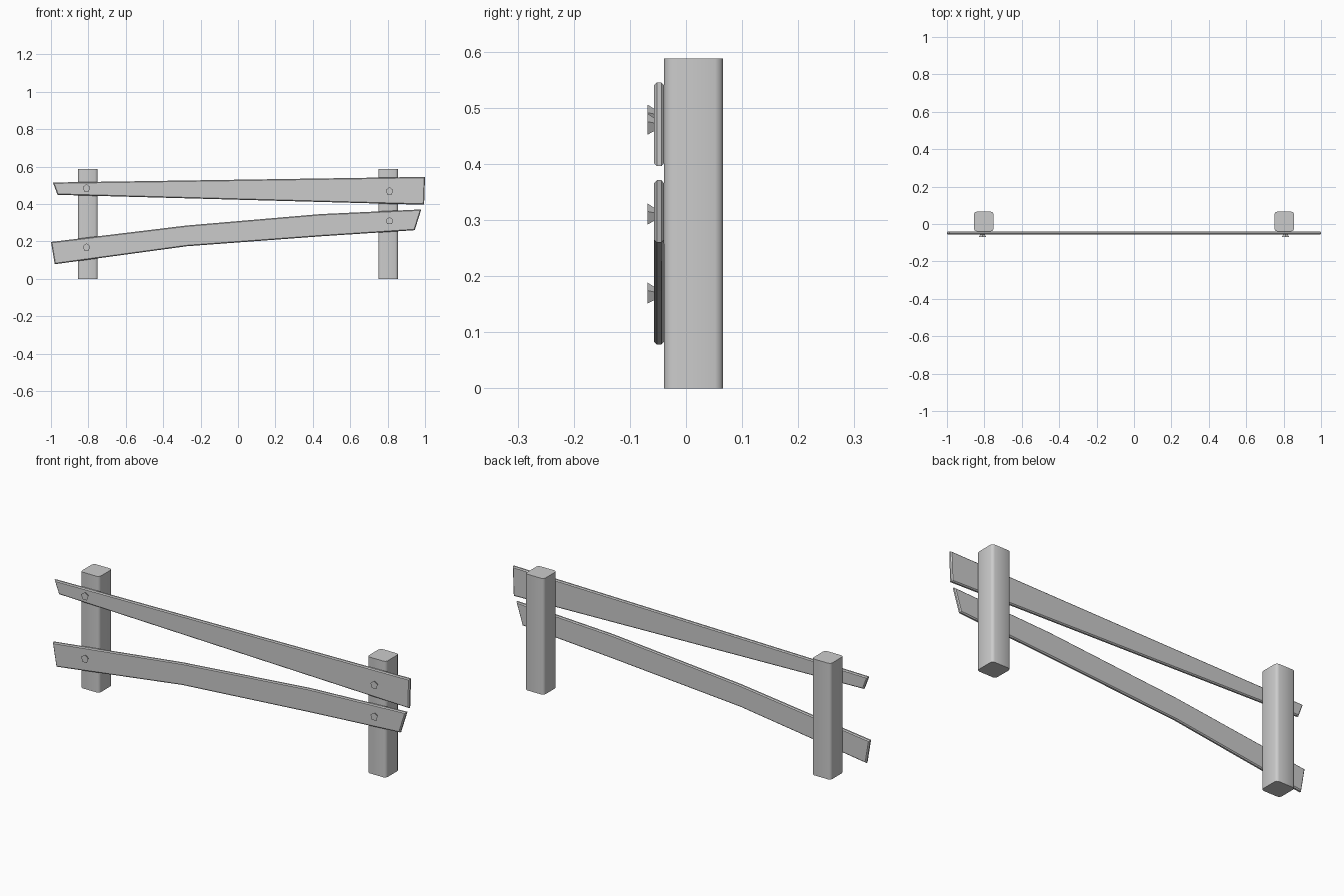
import bpy, bmesh, math
from mathutils import Matrix

if "Cube" in bpy.data.objects:
    bpy.data.objects.remove(bpy.data.objects["Cube"])


def finish(bm, name, smooth=None):
    bmesh.ops.recalc_face_normals(bm, faces=bm.faces)
    me = bpy.data.meshes.new(name)
    bm.to_mesh(me)
    bm.free()
    ob = bpy.data.objects.new(name, me)
    bpy.context.collection.objects.link(ob)
    if smooth:
        bpy.ops.object.select_all(action='DESELECT')
        ob.select_set(True)
        bpy.context.view_layer.objects.active = ob
        bpy.ops.object.shade_smooth_by_angle(angle=math.radians(smooth))
    return ob


# upright with rounded vertical edges
def post(name, x, width=0.105, height=0.588):
    bm = bmesh.new()
    bmesh.ops.create_cube(bm, size=1, matrix=Matrix.Translation((x, 0.0135, height / 2))
                          @ Matrix.Diagonal((width, width, height, 1)))
    upright = [e for e in bm.edges if abs(e.verts[0].co.z - e.verts[1].co.z) > 0.1]
    bmesh.ops.bevel(bm, geom=upright, offset=0.014, segments=2, profile=0.5, affect='EDGES')
    finish(bm, name, 50)


# plank outline in the xz plane, given thickness and chamfered rims
def plank(name, outline, y0=-0.057, y1=-0.039):
    bm = bmesh.new()
    face = bm.faces.new([bm.verts.new((x, y0, z)) for x, z in outline])
    ext = bmesh.ops.extrude_face_region(bm, geom=[face], use_keep_orig=True)
    for v in ext['geom']:
        if isinstance(v, bmesh.types.BMVert):
            v.co.y = y1
    rims = [e for e in bm.edges if abs(e.verts[0].co.y - e.verts[1].co.y) < 1e-5]
    bmesh.ops.recalc_face_normals(bm, faces=bm.faces)
    bmesh.ops.bevel(bm, geom=rims, offset=0.005, segments=1, affect='EDGES')
    finish(bm, name)


# five-sided nail head, flaring outwards to the front
def nail(name, x, z):
    bm = bmesh.new()
    m = (Matrix.Translation((x, -0.062, z)) @ Matrix.Rotation(math.pi / 2, 4, 'X')
         @ Matrix.Rotation(math.pi / 2, 4, 'Z'))
    bmesh.ops.create_cone(bm, cap_ends=True, segments=5, radius1=0.012, radius2=0.021,
                          depth=0.014, matrix=m)
    # turn the pentagon so one corner points up
    top = max(bm.verts, key=lambda v: (v.co - m.translation).length)
    ang = math.atan2(top.co.x - x, top.co.z - z)
    bmesh.ops.rotate(bm, verts=bm.verts, cent=m.translation,
                     matrix=Matrix.Rotation(-ang, 3, 'Y'))
    finish(bm, name)


post("left_post", -0.803)
post("right_post", 0.803)

plank("upper_rail", [(-0.99, 0.515), (-0.965, 0.449), (0.995, 0.396), (1.0, 0.545)])
plank("lower_rail", [(-1.0, 0.197), (-0.98, 0.078), (-0.275, 0.174), (0.44, 0.227),
                     (0.945, 0.26), (0.98, 0.371), (0.44, 0.346), (-0.275, 0.285)])

for name, x, z in [("upper_left_nail", -0.81, 0.485), ("upper_right_nail", 0.81, 0.469),
                   ("lower_left_nail", -0.81, 0.168), ("lower_right_nail", 0.81, 0.309)]:
    nail(name, x, z)
